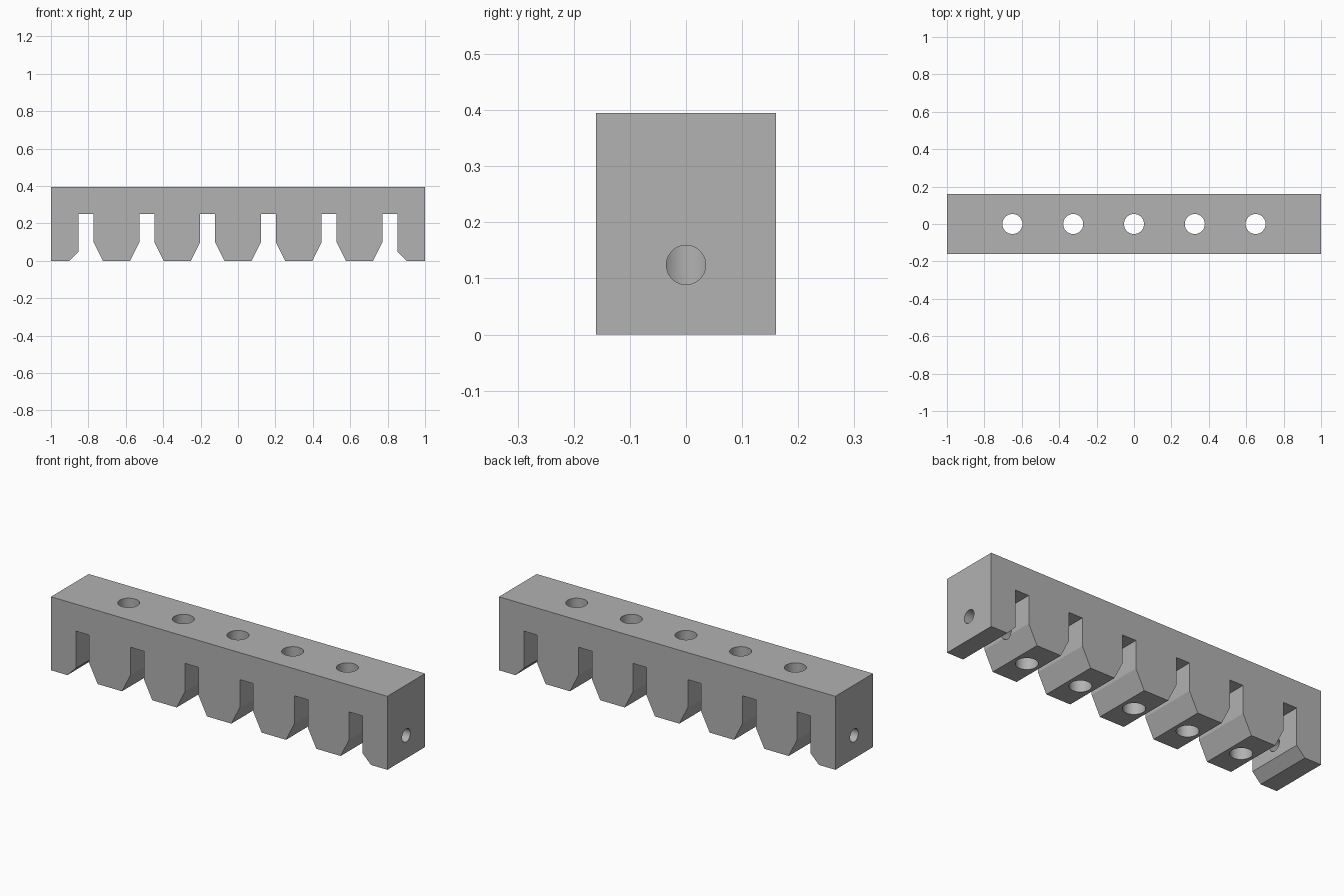
import bpy, bmesh, math
from mathutils import Matrix

if "Cube" in bpy.data.objects:
    bpy.data.objects.remove(bpy.data.objects["Cube"])

W, D, H = 2.0, 0.32, 0.395      # overall size
PITCH, SLOT, SLOT_TOP = 0.325, 0.04, 0.25

grey = bpy.data.materials.new("plain grey")
grey.diffuse_color = (0.445, 0.445, 0.445, 1)
grey.use_nodes = True
grey.node_tree.nodes["Principled BSDF"].inputs["Base Color"].default_value = grey.diffuse_color


def cylinder(name, radius, depth, matrix):
    """Hidden cutter cylinder for a drilled hole."""
    bm = bmesh.new()
    bmesh.ops.create_cone(bm, cap_ends=True, segments=48, radius1=radius,
                          radius2=radius, depth=depth, matrix=matrix)
    mesh = bpy.data.meshes.new(name)
    bm.to_mesh(mesh)
    bm.free()
    ob = bpy.data.objects.new(name, mesh)
    bpy.context.collection.objects.link(ob)
    ob.hide_render = True
    return ob


# Comb profile: slots with flared mouths, shallower flare on the outer ends
profile = [(-W / 2, H), (-W / 2, 0)]
for i in range(6):
    c = (i - 2.5) * PITCH
    left = (0.09, 0.05) if i == 0 else (0.09, 0.1)
    right = (0.09, 0.05) if i == 5 else (0.09, 0.1)
    profile += [(c - left[0], 0), (c - SLOT, left[1]),
                (c - SLOT, SLOT_TOP), (c + SLOT, SLOT_TOP),
                (c + SLOT, right[1]), (c + right[0], 0)]
profile += [(W / 2, 0), (W / 2, H)]

# Extrude the profile from front to back
bm = bmesh.new()
face = bm.faces.new([bm.verts.new((x, -D / 2, z)) for x, z in profile])
ext = bmesh.ops.extrude_face_region(bm, geom=[face])
bmesh.ops.translate(bm, vec=(0, D, 0),
                    verts=[g for g in ext["geom"] if isinstance(g, bmesh.types.BMVert)])
bmesh.ops.recalc_face_normals(bm, faces=bm.faces)
mesh = bpy.data.meshes.new("comb_bar")
bm.to_mesh(mesh)
bm.free()
mesh.materials.append(grey)
bar = bpy.data.objects.new("comb_bar", mesh)
bpy.context.collection.objects.link(bar)

# Vertical holes through each tooth
cutters = [cylinder("tooth_hole_cutter", 0.0535, 1,
                    Matrix.Translation((i * PITCH, 0, H / 2))) for i in range(-2, 3)]
# Cross holes from each end into the outermost teeth
for s in (-1, 1):
    cutters.append(cylinder("end_hole_cutter", 0.035, 0.45,
                            Matrix.Translation((s * (2 * PITCH + 0.225), 0, 0.124))
                            @ Matrix.Rotation(math.pi / 2, 4, 'Y')))

bpy.context.view_layer.objects.active = bar
bar.select_set(True)
for c in cutters:
    mod = bar.modifiers.new("hole", 'BOOLEAN')
    mod.operation = 'DIFFERENCE'
    mod.solver = 'EXACT'
    mod.object = c
    bpy.ops.object.modifier_apply(modifier=mod.name)
for c in cutters:
    bpy.data.objects.remove(c)

bpy.ops.object.shade_smooth_by_angle(angle=math.radians(25))
